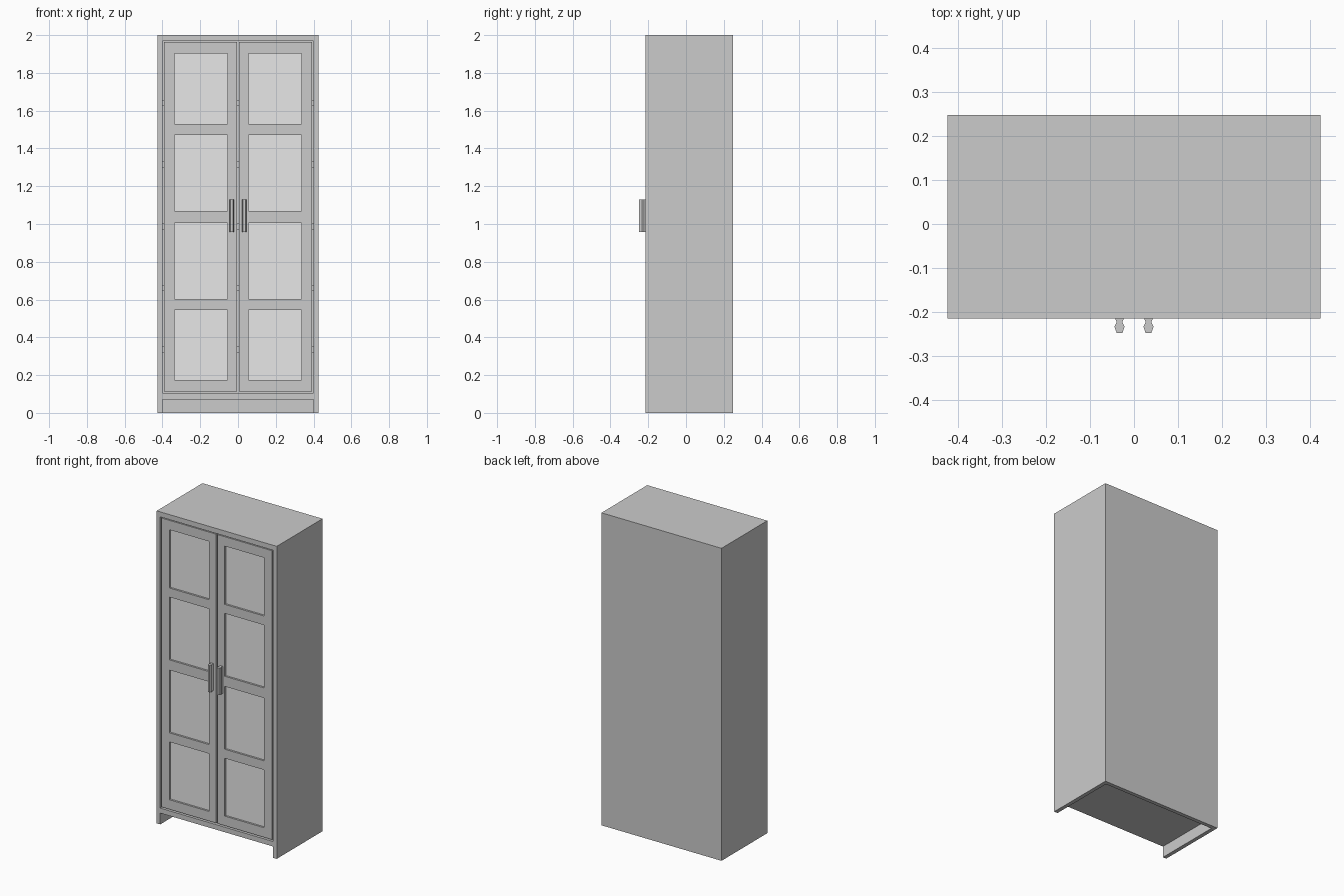
import bpy
import bmesh

if "Cube" in bpy.data.objects:
    bpy.data.objects.remove(bpy.data.objects["Cube"], do_unlink=True)


def make_material(name, value):
    mat = bpy.data.materials.new(name)
    mat.use_nodes = True
    colour = (value, value, value, 1)
    mat.diffuse_color = colour
    mat.node_tree.nodes["Principled BSDF"].inputs["Base Color"].default_value = colour
    return mat


BODY = make_material("grey_body", 0.6)
PANEL = make_material("pale_grey_panel", 0.8)


def finish(name, bm, mat):
    bmesh.ops.recalc_face_normals(bm, faces=bm.faces)
    mesh = bpy.data.meshes.new(name)
    bm.to_mesh(mesh)
    bm.free()
    mesh.materials.append(mat)
    obj = bpy.data.objects.new(name, mesh)
    bpy.context.collection.objects.link(obj)
    return obj


def box(name, x, y, z, mat=BODY):
    """Box between the (low, high) limits on each axis."""
    bm = bmesh.new()
    bmesh.ops.create_cube(bm, size=1)
    for v in bm.verts:
        v.co = [lim[0] if c < 0 else lim[1] for c, lim in zip(v.co, (x, y, z))]
    return finish(name, bm, mat)


def extrude(bm, faces, offset):
    ret = bmesh.ops.extrude_face_region(bm, geom=faces, use_keep_orig=True)
    moved = [g for g in ret["geom"] if isinstance(g, bmesh.types.BMVert)]
    bmesh.ops.translate(bm, verts=moved, vec=offset)


WIDTH, INNER = 0.425, 0.4
FRONT, BACK, BACK_INNER = -0.215, 0.248, 0.223
TOP, TOP_INNER = 2.0, 1.968
BASE_LOW, BASE_HIGH = 0.072, 0.104
DOOR = 0.02

# Case: sides and back reach the floor, the base is raised
for side, s in (("left", 1), ("right", -1)):
    box(side + "_side", sorted((s * INNER, s * WIDTH)), (FRONT, BACK), (0, TOP_INNER))
box("top_board", (-WIDTH, WIDTH), (FRONT, BACK), (TOP_INNER, TOP))
box("back_board", (-INNER, INNER), (BACK_INNER, BACK), (0, TOP_INNER))
box("base_board", (-INNER, INNER), (FRONT, BACK_INNER), (BASE_LOW, BASE_HIGH))

# Shelves behind the doors
for i in range(5):
    z = 0.32 + i * 0.326
    box(f"shelf_{i + 1}", (-INNER, INNER), (FRONT + DOOR + 0.003, BACK_INNER), (z, z + 0.032))


def door_frame(name, s):
    """Frame with four openings, cut from a grid of stiles and rails."""
    xs = [s * x for x in (0.005, 0.056, 0.336, 0.392)]
    zs = [0.114, 0.175, 0.545, 0.603, 1.005, 1.07, 1.472, 1.53, 1.903, 1.963]
    bm = bmesh.new()
    grid = [[bm.verts.new((x, FRONT, z)) for z in zs] for x in xs]
    for i in range(len(xs) - 1):
        for j in range(len(zs) - 1):
            if i == 1 and j % 2 == 1:
                continue
            bm.faces.new((grid[i][j], grid[i + 1][j], grid[i + 1][j + 1], grid[i][j + 1]))
    extrude(bm, bm.faces[:], (0, DOOR, 0))
    bmesh.ops.dissolve_limit(bm, angle_limit=0.01, verts=bm.verts, edges=bm.edges)
    finish(name, bm, BODY)
    # Recessed panels in the openings
    for k in range(1, len(zs) - 1, 2):
        box(f"{name}_panel_{k // 2 + 1}", sorted(xs[1:3]),
            (FRONT + 0.012, FRONT + 0.018), (zs[k], zs[k + 1]), PANEL)


def handle(name, x):
    """Upright pull with a waisted, faceted cross-section."""
    half = [(0.01, 0), (0.0065, 0.008), (0.0115, 0.019), (0.0065, 0.033)]
    outline = half + [(-w, d) for w, d in reversed(half)]
    bm = bmesh.new()
    face = bm.faces.new([bm.verts.new((x + w, FRONT - d, 0.957)) for w, d in outline])
    extrude(bm, [face], (0, 0, 0.173))
    finish(name, bm, BODY)


for side, s in (("left", 1), ("right", -1)):
    door_frame(side + "_door", s)
    handle(side + "_handle", s * 0.033)
